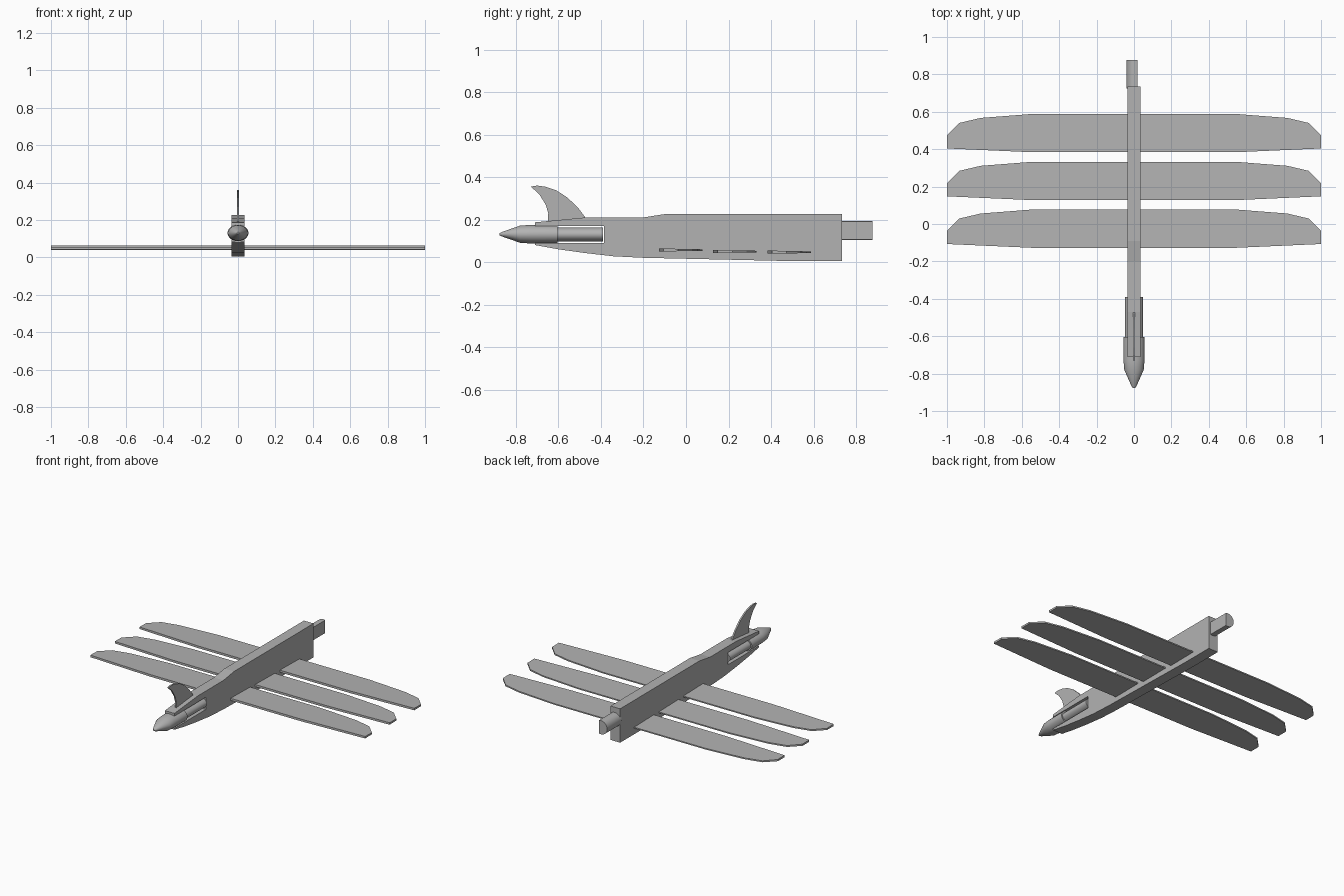
import bpy, bmesh, math

cube = bpy.data.objects.get("Cube")
if cube:
    bpy.data.objects.remove(cube, do_unlink=True)

grey = bpy.data.materials.new("plain grey")
grey.use_nodes = True
colour = (0.45, 0.45, 0.45, 1)
grey.diffuse_color = colour
grey.node_tree.nodes["Principled BSDF"].inputs["Base Color"].default_value = colour


def solid(name, rings, smooth=False):
    """Closed mesh skinned through a row of equal-length rings."""
    bm = bmesh.new()
    loops = [[bm.verts.new(p) for p in ring] for ring in rings]
    n = len(loops[0])
    for a, b in zip(loops, loops[1:]):
        for i in range(n):
            j = (i + 1) % n
            bm.faces.new((a[i], a[j], b[j], b[i]))
    bm.faces.new(loops[0][::-1])
    bm.faces.new(loops[-1])
    bmesh.ops.recalc_face_normals(bm, faces=bm.faces)
    mesh = bpy.data.meshes.new(name)
    bm.to_mesh(mesh)
    bm.free()
    mesh.materials.append(grey)
    obj = bpy.data.objects.new(name, mesh)
    bpy.context.collection.objects.link(obj)
    if smooth:
        bpy.ops.object.select_all(action="DESELECT")
        obj.select_set(True)
        bpy.context.view_layer.objects.active = obj
        bpy.ops.object.shade_smooth_by_angle(angle=math.radians(30))
    return obj


def side_plate(name, profile, half):
    """Side profile of (y, z) points given a width across x."""
    return solid(name, [[(x, y, z) for y, z in profile] for x in (-half, half)])


def turned(name, stations, cz, squash):
    """Oval body along y from (y, half width) stations."""
    rings = []
    for y, r in stations:
        angles = [math.tau * i / 32 for i in range(32)]
        rings.append([(r * math.cos(a), y, cz + squash * r * math.sin(a)) for a in angles])
    return solid(name, rings, True)


# Fuselage slab with the open motor slot at the nose
side_plate("fuselage", [
    (-0.71, 0.187), (-0.47, 0.21), (-0.2, 0.21), (-0.09, 0.227), (0.735, 0.227),
    (0.735, 0.004), (0.52, 0.004), (-0.2, 0.02), (-0.34, 0.027), (-0.48, 0.043),
    (-0.6, 0.06), (-0.71, 0.08), (-0.71, 0.089), (-0.385, 0.089),
    (-0.385, 0.169), (-0.71, 0.169)], 0.035)

# Swept fin
side_plate("fin", [
    (-0.47, 0.205), (-0.51, 0.258), (-0.56, 0.305), (-0.61, 0.337), (-0.66, 0.354),
    (-0.70, 0.36), (-0.73, 0.355), (-0.69, 0.318), (-0.66, 0.27), (-0.648, 0.23),
    (-0.65, 0.185)], 0.005)

# Motor tube and pointed nose
turned("motor_tube", [(-0.62, 0.048), (-0.39, 0.048)], 0.13, 0.7)
turned("nose_cone", [(-0.877, 0.006), (-0.865, 0.014), (-0.78, 0.052),
                     (-0.73, 0.056), (-0.605, 0.056)], 0.131, 0.78)

# Tail block, rounded on one side and flat on the other
r, flat = 0.045, math.acos(1 / 3)
arc = [flat + (math.tau - 2 * flat) * i / 20 for i in range(21)]
solid("tail_block", [[(0.005 + r * math.cos(a), y, 0.148 + r * math.sin(a)) for a in arc]
                     for y in (0.725, 0.877)], True)

# Three straight wings, thinner towards the trailing edge
half_outline = [(0.55, -0.103), (1.0, -0.083), (1.0, -0.013), (0.935, 0.053),
                (0.82, 0.08), (0.55, 0.101)]
outline = half_outline + [(-x, y) for x, y in reversed(half_outline)]
for name, cy, z in (("front_wing", -0.024, 0.05), ("middle_wing", 0.231, 0.043),
                    ("rear_wing", 0.487, 0.04)):
    bottom = [(x, cy + y, z + 0.01 * (y + 0.1)) for x, y in outline]
    top = [(x, cy + y, z + 0.014 - 0.02 * (y + 0.1)) for x, y in outline]
    solid(name, [bottom, top])
